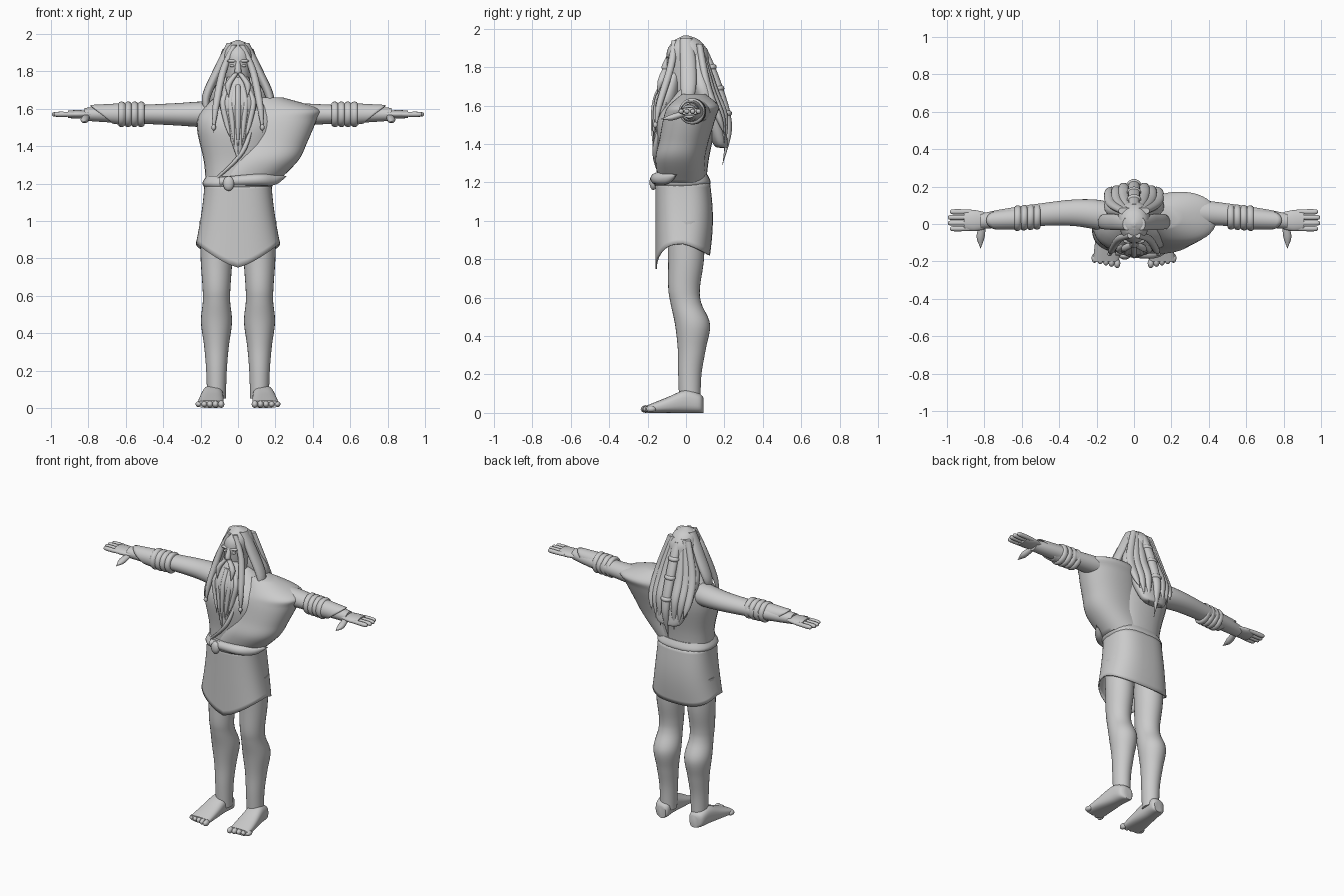
import bpy
import bmesh
from math import sin, cos, pi, copysign
from mathutils import Matrix, Vector

cube = bpy.data.objects.get("Cube")
if cube:
    bpy.data.objects.remove(cube)

clay = bpy.data.materials.new("light grey clay")
clay.use_nodes = True
grey = (.6, .6, .6, 1)
clay.diffuse_color = grey
clay.node_tree.nodes["Principled BSDF"].inputs["Base Color"].default_value = grey

parts = []
SIDES = {"left": 1, "right": -1}
ARM_HEIGHT = 1.57


def finish(name, bm):
    """Turn the bmesh into a named object with the shared material."""
    bmesh.ops.recalc_face_normals(bm, faces=bm.faces)
    mesh = bpy.data.meshes.new(name)
    bm.to_mesh(mesh)
    bm.free()
    mesh.materials.append(clay)
    part = bpy.data.objects.new(name, mesh)
    bpy.context.collection.objects.link(part)
    parts.append(part)
    return part


def shell(name, point, rows, columns=28, capped=True):
    """Closed loops of point(angle, t), joined from one end to the other."""
    bm = bmesh.new()
    loops = []
    for row in range(rows + 1):
        t = row / rows
        angles = [2 * pi * column / columns for column in range(columns)]
        loops.append([bm.verts.new(point(angle, t)) for angle in angles])
    for lower, upper in zip(loops, loops[1:]):
        for i in range(columns):
            before = i - 1
            bm.faces.new((lower[before], lower[i], upper[i], upper[before]))
    if capped:
        bm.faces.new(loops[0])
        bm.faces.new(loops[-1])
    return finish(name, bm)


def add_thickness(part, depth):
    part.modifiers.new("thickness", "SOLIDIFY").thickness = depth


def sample(rings, t):
    """Smooth interpolation that passes through every ring."""
    last = len(rings) - 1
    start = min(int(t * last), last - 1)
    u = t * last - start
    before, here, there, after = (
        Vector(rings[min(max(start + step, 0), last)]) for step in range(-1, 3))
    slope_here = (there - before) / 2
    slope_there = (after - here) / 2
    ease = u * u * (3 - 2 * u)
    return (here.lerp(there, ease) + slope_here * u * (1 - u) ** 2
            - slope_there * u * u * (1 - u))


def squared(value, power):
    return copysign(abs(value) ** power, value)


def tube(name, axis, rings, side=1, flat=1, power=1, columns=28):
    """Each ring is x, y, z and a half width; flat scales the other half width."""
    def point(angle, t):
        x, y, z, width = sample(rings, t)
        width = max(width, .002)
        across = width * squared(cos(angle), power)
        along = width * flat * squared(sin(angle), power)
        offsets = {"x": (0, across, along), "y": (across, 0, along), "z": (across, along, 0)}
        dx, dy, dz = offsets[axis]
        return (side * (x + dx), y + dy, z + dz)
    return shell(name, point, 5 * len(rings), columns)


def column(name, rings, x=0, **options):
    """Upright tube whose rings are y, z and a half width."""
    return tube(name, "z", [(x, *ring) for ring in rings], **options)


def strand(name, axis, width, points, **options):
    """Tube that swells and then tapers to a tip."""
    last = len(points) - 1
    rings = []
    for i, place in enumerate(points):
        swell = max(0, sin(pi * (.2 + .8 * i / last)))
        rings.append((*place, width * swell ** .5))
    return tube(name, axis, rings, columns=14, **options)


def ball(name, centre, radii):
    bm = bmesh.new()
    matrix = Matrix.Translation(Vector(centre)) @ Matrix.Diagonal((*radii, 1))
    bmesh.ops.create_uvsphere(bm, u_segments=16, v_segments=8, radius=1, matrix=matrix)
    return finish(name, bm)


# Torso and waist band
column("torso", [(-.02, 1.1, .17), (-.01, 1.3, .18), (0, 1.5, .22), (.02, 1.6, .19),
                 (.03, 1.7, .07)], flat=.7, power=.85)
column("waist_band", [(-.02, 1.17, .17), (-.02, 1.2, .19), (-.02, 1.24, .17)],
       flat=.78, power=.8)
strand("waist_fold", "x", .035, [(-.1, -.14, 1.21), (.1, -.15, 1.22), (.2, -.1, 1.22),
                                 (.26, -.05, 1.24)], flat=.9)
ball("waist_knot", (-.05, -.17, 1.2), (.03, .02, .04))


# Skirt with a pointed front hem and a shorter back
def skirt_point(angle, t):
    ahead = sin(angle) < 0
    hem = .75 + .13 * abs(cos(angle)) if ahead else .88 - .06 * sin(angle)
    width = .18 + .045 * t ** 1.5
    depth = .145 if ahead else .14 + .015 * sin(pi * t)
    return (width * squared(cos(angle), .75),
            depth * squared(sin(angle), .75) - .015, 1.2 + (hem - 1.2) * t)


add_thickness(shell("skirt", skirt_point, 14, 48, capped=False), .008)

# Cloth draped over the left shoulder
tube("shoulder_cloth", "z", [
    (.02, -.02, 1.2, .18), (.13, -.03, 1.32, .19), (.18, -.01, 1.42, .19),
    (.22, .02, 1.54, .2), (.24, .04, 1.6, .19), (.15, .04, 1.66, .09)],
    flat=.68, power=.9, columns=40)
strand("cloth_edge", "z", .015, [(-.11, -.13, 1.23), (.03, -.16, 1.38), (.1, -.1, 1.62)])

for label, side in SIDES.items():
    # Arm and hand
    arm = [(.1, .03, .08), (.2, .05, .08), (.33, .06, .07), (.5, .05, .06), (.7, .03, .05),
           (.82, .015, .04)]
    tube(f"{label}_arm", "x", [(x, y, ARM_HEIGHT, r) for x, y, r in arm], side, flat=.85)
    palm = [(.78, .04), (.85, .056), (.91, .05)]
    tube(f"{label}_palm", "x", [(x, .018, ARM_HEIGHT, r) for x, r in palm], side, flat=.4)
    for i, finger in enumerate(("index", "middle", "ring", "little")):
        y = .03 * i - .025
        tip = 1 - .01 * abs(i - 1.5)
        strand(f"{label}_{finger}_finger", "x", .014,
               [(x, y, ARM_HEIGHT) for x in (.86, .93, tip - .01, tip)], side=side)
    strand(f"{label}_thumb", "y", .022, [(.81, 0, 1.56), (.82, -.07, 1.54), (.82, -.13, 1.53)],
           side=side, flat=.8)

    # Bracer of stacked bands, with a cuff that is longer on top
    def band_point(angle, t):
        radius = .058 + .01 * abs(sin(4 * pi * t)) ** .5
        return (side * (.5 + .14 * t), .04 - .01 * t + radius * cos(angle),
                ARM_HEIGHT + radius * sin(angle))

    def cuff_point(angle, t):
        reach = .13 + .06 * sin(angle)
        radius = .06 - .01 * t
        return (side * (.6 + reach * t), .03 - .01 * t + radius * cos(angle),
                ARM_HEIGHT + radius * sin(angle))

    shell(f"{label}_bracer_bands", band_point, 32)
    add_thickness(shell(f"{label}_bracer_cuff", cuff_point, 8, capped=False), .006)

    # Leg, foot and toes
    column(f"{label}_leg", [(.02, .05, .05), (.02, .2, .055), (.03, .33, .066), (.034, .46, .083),
                            (0, .57, .073), (-.01, .65, .075), (0, .8, .085), (0, 1, .09)],
           x=.115, side=side, flat=1.1)
    foot = [(.09, .04, .03), (.07, .05, .05), (0, .06, .056), (-.1, .04, .066), (-.2, .02, .07)]

    def foot_point(angle, t):
        y, height, width = sample(foot, t)
        return (side * (.12 + .03 * t + width * squared(cos(angle), .75)), y,
                height * (1 + squared(sin(angle), .75)))

    shell(f"{label}_foot", foot_point, 20)
    for i, toe in enumerate(("big", "second", "middle", "fourth", "small")):
        ball(f"{label}_{toe}_toe", (side * (.09 + .03 * i), .007 * i - .21, .02),
             (.017, .026, .02 - .001 * i))

    # Brow, eye and moustache
    ball(f"{label}_brow", (side * .03, -.09, 1.855), (.03, .014, .009))
    ball(f"{label}_eye", (side * .03, -.09, 1.83), (.013, .01, .008))
    strand(f"{label}_moustache", "z", .018,
           [(.01, -.11, 1.79), (.05, -.13, 1.73), (.05, -.15, 1.66)], side=side)

    # Loose locks framing the face, and locks down the back
    strand(f"{label}_front_lock", "z", .02, [(.02, -.06, 1.94), (.08, -.08, 1.8),
                                             (.12, -.14, 1.6), (.13, -.16, 1.47)], side=side)
    ball(f"{label}_lock_bead", (side * .13, -.16, 1.5), (.012, .012, .016))
    strand(f"{label}_side_lock", "z", .027, [(.04, 0, 1.95), (.1, .01, 1.82), (.17, .01, 1.66),
                                             (.16, -.02, 1.55)], side=side, flat=1.6)
    for i, place in enumerate(("inner", "middle", "outer")):
        x = .05 + .035 * i
        inset = .015 * i
        strand(f"{label}_{place}_back_lock", "z", .03, [
            (x / 2, .07, 1.92), (x, .14 - inset, 1.7), (x * 1.1, .2 - inset, 1.54),
            (x, .2, 1.36 + 3 * inset)], side=side, flat=.75)

# Head and nose
column("head", [(0, 1.66, .055), (-.015, 1.75, .064), (-.01, 1.87, .076), (0, 1.93, .06),
                (0, 1.96, .02)], flat=1.2)
column("nose", [(-.09, 1.86, .01), (-.11, 1.8, .018), (-.1, 1.78, .01)])

# Beard with strands over it
column("beard", [(-.06, 1.77, .055), (-.1, 1.65, .1), (-.12, 1.55, .08), (-.15, 1.42, .035),
                 (-.17, 1.32, 0)], flat=.6)
for i, place in enumerate(("right_outer", "right_inner", "middle", "left_inner", "left_outer")):
    offset = i - 2
    edge = .01 * abs(offset)
    strand(f"{place}_beard_strand", "z", .016, [
        (.02 * offset, edge - .115, 1.73), (.04 * offset, edge - .155, 1.64),
        (.03 * offset, edge - .17, 1.52), (.02 * offset, -.17, 1.36 + 4 * edge)])

# Hair: crown, long back mass and a banded tail
column("hair_crown", [(.045, 1.8, .08), (.03, 1.88, .085), (.01, 1.94, .06), (0, 1.966, .01)])
column("hair_back", [(.06, 1.88, .08), (.07, 1.78, .12), (.09, 1.68, .16), (.14, 1.54, .14),
                     (.18, 1.4, .09), (.19, 1.38, .03)], flat=.42, power=.9)
tail = [(0, .09, 1.9), (0, .13, 1.8), (0, .17, 1.69), (0, .21, 1.56), (0, .22, 1.45),
        (0, .19, 1.29)]
strand("hair_tail", "z", .032, tail, flat=.75)
for place, centre in zip(("upper", "middle", "lower"), tail[1:]):
    ball(f"{place}_tail_band", centre, (.038, .03, .02))

# Smooth shading with sharp rims
bpy.ops.object.select_all(action="DESELECT")
for part in parts:
    part.select_set(True)
bpy.context.view_layer.objects.active = parts[0]
bpy.ops.object.shade_smooth_by_angle(angle=pi / 4)
